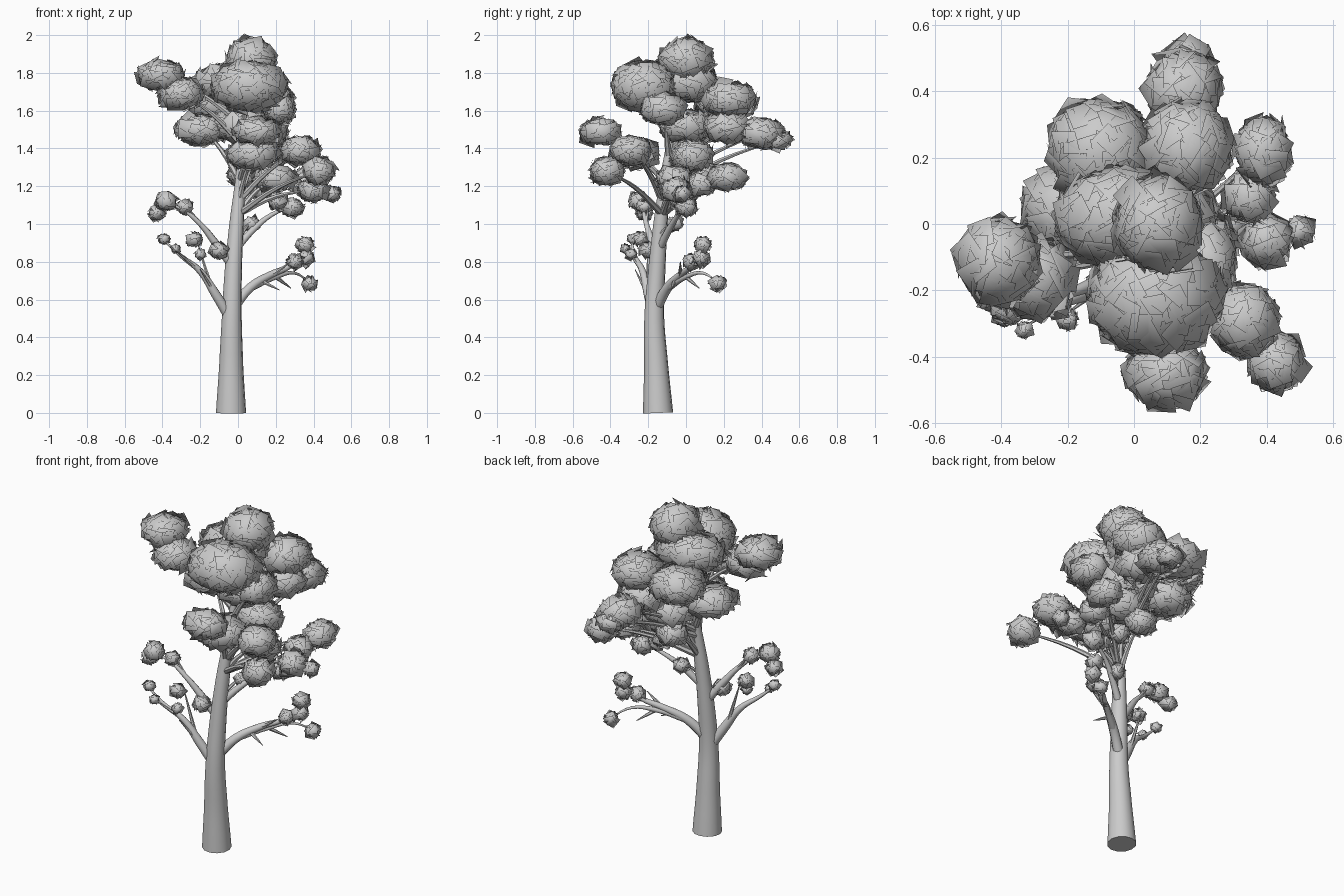
import bpy, bmesh, math, random
from mathutils import Vector, Quaternion

random.seed(7)


def limb(name, pts, sides=2):
    """Tapered smooth tube through (x, y, z, radius) points."""
    cu = bpy.data.curves.new(name, 'CURVE')
    cu.dimensions = '3D'
    cu.bevel_depth = 1.0
    cu.bevel_resolution = sides
    cu.resolution_u = 4
    cu.use_fill_caps = True
    sp = cu.splines.new('BEZIER')
    sp.bezier_points.add(len(pts) - 1)
    for bp, (x, y, z, r) in zip(sp.bezier_points, pts):
        bp.co = (x, y, z)
        bp.radius = r
        bp.handle_left_type = bp.handle_right_type = 'AUTO'
    ob = bpy.data.objects.new(name, cu)
    bpy.context.collection.objects.link(ob)
    bpy.ops.object.select_all(action='DESELECT')
    ob.select_set(True)
    bpy.context.view_layer.objects.active = ob
    bpy.ops.object.convert(target='MESH')
    ob = bpy.context.object
    bpy.ops.object.shade_smooth_by_angle(angle=math.radians(50))
    return ob


def leaf_clump(name, c, r, card):
    """Ellipsoid shell of overlapping square leaf cards with rounded shading."""
    c, r = Vector(c), Vector(r)
    bm = bmesh.new()
    normals = []
    mean = (r.x + r.y + r.z) / 3
    n = max(12, int(4 * math.pi * mean ** 2 / card ** 2 * 3.6))
    for i in range(n):
        z = 1 - 2 * (i + 0.5) / n
        a = i * 2.39996 + random.uniform(-.2, .2)
        q = math.sqrt(1 - z * z)
        u = Vector((q * math.cos(a), q * math.sin(a), z))
        nor = Vector((u.x / r.x, u.y / r.y, u.z / r.z)).normalized()
        p = c + Vector((u.x * r.x, u.y * r.y, u.z * r.z)) * random.uniform(.84, .96)
        tilt = Vector([random.gauss(0, .2) for _ in range(3)])
        d = (nor + tilt).normalized()
        t = Quaternion(d, random.uniform(0, 6.28)) @ d.orthogonal().normalized()
        b = d.cross(t)
        h = card * random.uniform(.42, .58)
        vs = [bm.verts.new(p + (t * sx + b * sy) * h)
              for sx, sy in ((-1, -1), (1, -1), (1, 1), (-1, 1))]
        bm.faces.new(vs).smooth = True
        for v in vs:
            w = v.co - c
            normals.append(Vector((w.x / r.x, w.y / r.y, w.z / r.z)).normalized())
    me = bpy.data.meshes.new(name)
    bm.to_mesh(me)
    bm.free()
    me.normals_split_custom_set_from_vertices(normals)
    ob = bpy.data.objects.new(name, me)
    bpy.context.collection.objects.link(ob)


# Trunk
limb('trunk', [(-.037, -.148, 0, .08), (-.036, -.158, .25, .064), (-.033, -.168, .5, .053),
               (-.025, -.155, .75, .046), (-.008, -.135, 1.0, .038), (.01, -.115, 1.2, .029),
               (.03, -.08, 1.45, .02), (.05, -.03, 1.8, .008)], 4)

# Main lower branches
limb('branch_left_low', [(-.04, -.165, .5, .03), (-.12, -.2, .63, .026), (-.2, -.23, .75, .018),
                         (-.3, -.27, .83, .011), (-.4, -.29, .92, .004)])
limb('branch_left_high', [(-.03, -.15, .78, .025), (-.12, -.18, .9, .021), (-.2, -.21, 1.0, .014),
                          (-.3, -.23, 1.08, .009), (-.39, -.25, 1.11, .004)])
limb('branch_right_low', [(-.03, -.16, .55, .03), (.06, -.1, .66, .026), (.17, -.03, .73, .02),
                          (.28, .03, .78, .014), (.36, .09, .86, .006)])
limb('branch_right_low_fork', [(.06, -.1, .66, .022), (.2, 0, .72, .014), (.3, .09, .74, .008),
                               (.38, .17, .69, .003)])
limb('branch_right_high', [(-.01, -.14, .87, .022), (.08, -.09, .97, .018), (.18, -.04, 1.05, .012),
                           (.3, 0, 1.1, .006)])

# Short side twigs
twigs = [((-.1, -.19, .6), (-.2, -.27, .76)), ((-.14, -.2, .66), (-.22, -.2, .92)),
         ((-.2, -.23, .75), (-.33, -.31, .86)), ((-.1, -.17, .86), (-.1, -.24, .87)),
         ((-.2, -.21, 1.0), (-.27, -.2, 1.09)), ((.12, -.06, .7), (.22, -.08, .65)),
         ((.18, -.03, .73), (.28, -.03, .8)), ((.02, -.13, .95), (.07, -.06, 1.02)),
         ((.2, .0, .72), (.28, .07, .66))]
for a, b in twigs:
    limb('twig', [(*a, .012), (*((Vector(a) + Vector(b)) / 2), .008), (*b, .002)], 1)

# Crown clumps: centre, radii
crown = [
    ((.07, .0, 1.87), (.13, .14, .115)),
    ((-.04, .02, 1.75), (.2, .15, .1)),
    ((.06, -.22, 1.73), (.21, .18, .135)),
    ((-.41, -.11, 1.79), (.12, .13, .075)),
    ((-.3, -.16, 1.69), (.12, .12, .08)),
    ((-.1, .22, 1.64), (.16, .16, .095)),
    ((.16, .23, 1.66), (.135, .14, .09)),
    ((.15, .4, 1.48), (.11, .12, .075)),
    ((.16, .49, 1.445), (.065, .06, .045)),
    ((.1, -.45, 1.49), (.12, .1, .065)),
    ((-.19, .04, 1.5), (.14, .14, .075)),
    ((.03, .0, 1.52), (.17, .14, .085)),
    ((.14, .22, 1.51), (.13, .12, .075)),
    ((.08, -.27, 1.37), (.14, .12, .075)),
    ((.1, .03, 1.36), (.15, .11, .08)),
    ((.33, -.29, 1.39), (.1, .11, .075)),
    ((.43, -.42, 1.28), (.08, .085, .07)),
    ((.39, .22, 1.25), (.08, .1, .065)),
    ((.35, .08, 1.21), (.07, .075, .055)),
    ((.4, -.05, 1.18), (.075, .075, .06)),
    ((.2, -.06, 1.24), (.11, .09, .06)),
    ((.03, .09, 1.26), (.08, .08, .06)),
    ((.22, -.12, 1.61), (.08, .12, .08)),
]
for c, r in crown:
    leaf_clump('crown_leaves', c, r, .085 if r[0] > .1 else .07)
    # supporting limb from the trunk into the clump
    z0 = max(1.05, c[2] - .27)
    k = (z0 - 1.0) / .8
    s = Vector((-.005 + .05 * k, -.13 + .09 * k, z0))
    m = s.lerp(Vector(c), .5) + Vector((0, 0, .03))
    limb('crown_limb', [(*s, .018), (*m, .012), (*c, .004)], 1)

# Small leaf tufts on lower branches
tufts = [((-.38, -.25, 1.12), .05), ((-.43, -.22, 1.06), .035), ((-.28, -.22, 1.09), .032),
         ((-.23, -.24, .92), .032), ((-.39, -.28, .92), .026), ((-.33, -.32, .87), .018),
         ((-.1, -.2, .86), .04), ((-.2, -.29, .84), .025), ((.355, .09, .89), .038),
         ((.3, .03, .8), .036), ((.36, .08, .82), .035), ((.38, .17, .685), .032),
         ((.07, -.06, 1.0), .034), ((.29, .0, 1.09), .05), ((.21, -.03, 1.12), .045),
         ((.5, -.02, 1.16), .035), ((.13, .03, 1.18), .05)]
for c, r in tufts:
    leaf_clump('leaf_tuft', c, (r, r, r * .9), .055 if r > .03 else .035)
